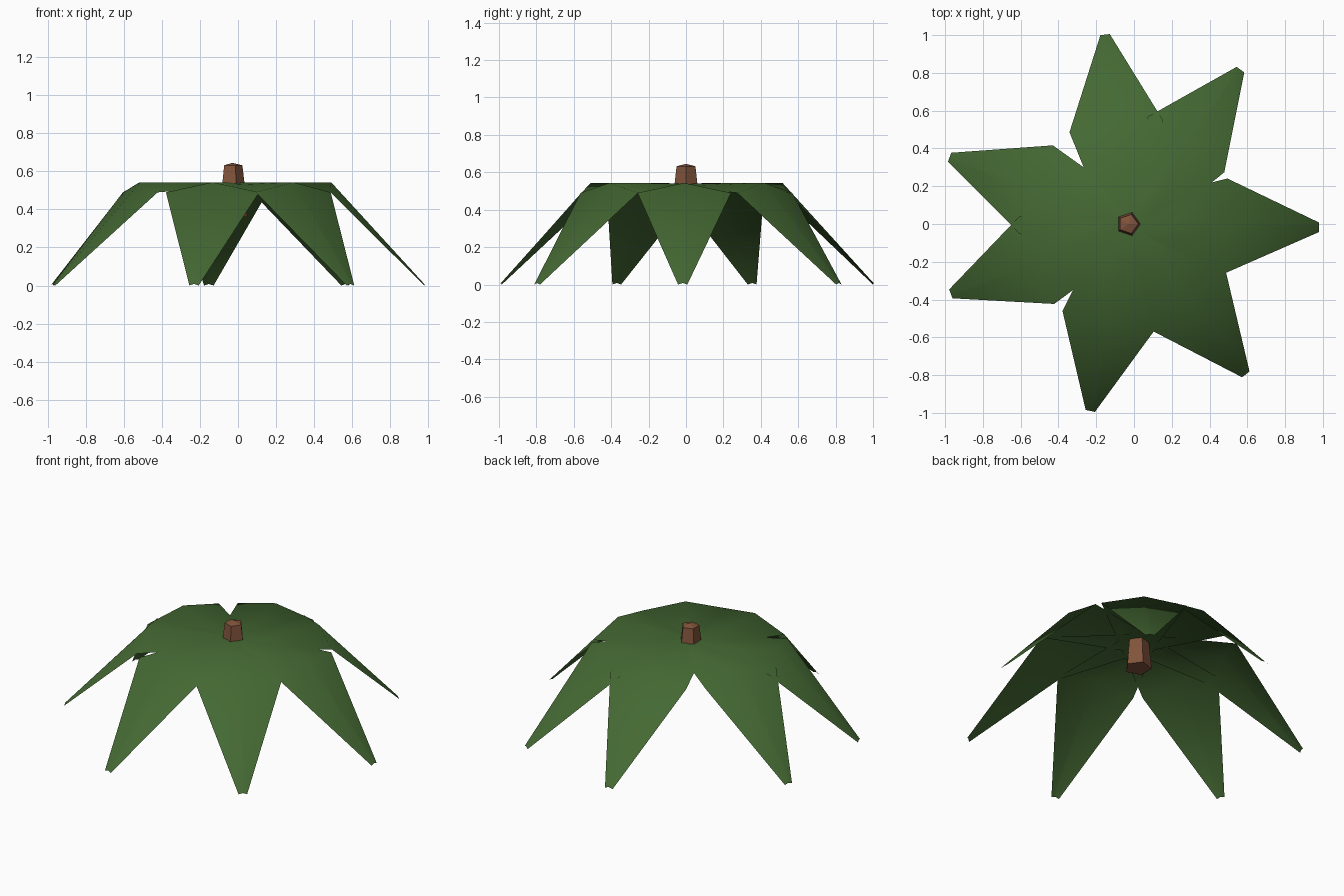
import bpy, bmesh
from math import radians, cos, sin, tau
from mathutils import Matrix, Vector

cube = bpy.data.objects.get("Cube")
if cube:
    bpy.data.objects.remove(cube, do_unlink=True)

CENTRE = Vector((-0.03, 0, 0))


def material(name, rgb):
    m = bpy.data.materials.new(name)
    m.use_nodes = True
    colour = (*rgb, 1)
    m.diffuse_color = colour
    bsdf = m.node_tree.nodes["Principled BSDF"]
    bsdf.inputs["Base Color"].default_value = colour
    bsdf.inputs["Roughness"].default_value = 0.9
    return m


def finish(bm, name, mat, smooth):
    mesh = bpy.data.meshes.new(name)
    bm.to_mesh(mesh)
    bm.free()
    mesh.materials.append(mat)
    for p in mesh.polygons:
        p.use_smooth = smooth
    obj = bpy.data.objects.new(name, mesh)
    bpy.context.collection.objects.link(obj)
    return obj


leaf_green = material("leaf green", (0.058, 0.14, 0.033))
bark_brown = material("bark brown", (0.22, 0.088, 0.044))

# Leaf cross-sections: distance, half width, edge height, ridge height
SECTIONS = [(0.0, 0.11, 0.525, 0.54),
            (0.52, 0.25, 0.49, 0.543),
            (1.01, 0.025, 0.0, 0.008)]


def leaf(name, angle):
    bm = bmesh.new()
    rows = [[bm.verts.new((r, s * w, ridge if s == 0 else edge)) for s in (-1, 0, 1)]
            for r, w, edge, ridge in SECTIONS]
    for a, b in zip(rows, rows[1:]):
        for i in range(2):
            bm.faces.new((a[i], b[i], b[i + 1], a[i + 1]))
    bm.transform(Matrix.Translation(CENTRE) @ Matrix.Rotation(radians(angle), 4, "Z"))
    return finish(bm, name, leaf_green, True)


# Seven drooping leaves, unevenly spread
for n, angle in enumerate((-1, 54, 97, 159.5, 201.5, 258.5, 308), 1):
    leaf(f"leaf_{n}", angle)

# Tapered five-sided trunk stub with a shallow peaked top
bm = bmesh.new()
rings = [[bm.verts.new(CENTRE + Vector((r * cos(i * tau / 5), r * sin(i * tau / 5), z)))
          for i in range(5)]
         for r, z in ((0.08, 0.36), (0.064, 0.54), (0.053, 0.632))]
for a, b in zip(rings, rings[1:]):
    for i in range(5):
        j = (i + 1) % 5
        bm.faces.new((a[i], a[j], b[j], b[i]))
bm.faces.new(rings[0][::-1])
peak = bm.verts.new(CENTRE + Vector((0, 0, 0.645)))
for i in range(5):
    bm.faces.new((rings[-1][i], rings[-1][(i + 1) % 5], peak))
finish(bm, "trunk_top", bark_brown, False)
